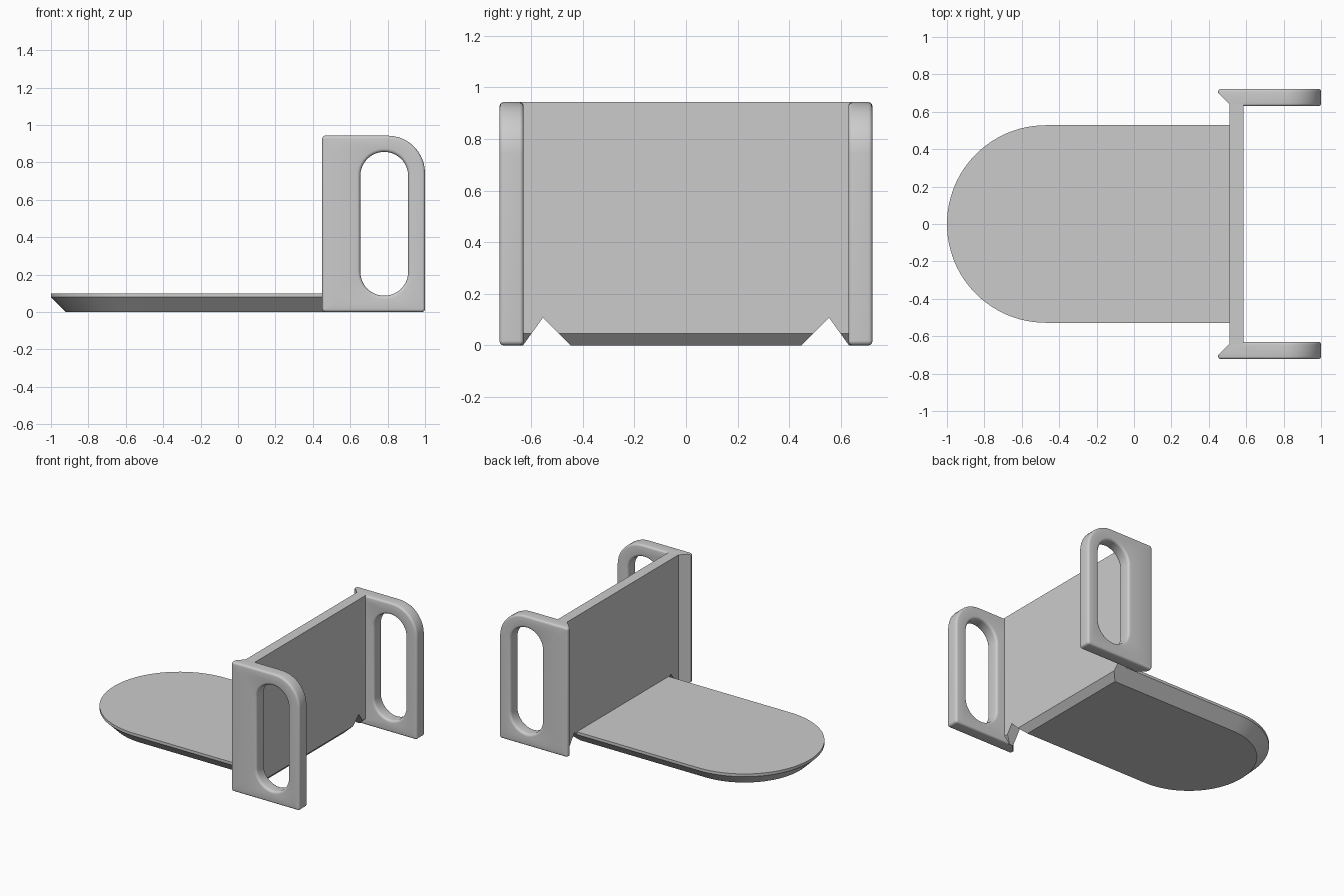
import bpy
import bmesh
from math import sin, cos, pi, radians

if "Cube" in bpy.data.objects:
    bpy.data.objects.remove(bpy.data.objects["Cube"])

GREY = (0.6, 0.6, 0.6, 1.0)
grey = bpy.data.materials.new("plain grey")
grey.use_nodes = True
grey.diffuse_color = GREY
grey.node_tree.nodes["Principled BSDF"].inputs["Base Color"].default_value = GREY


def finish(name, bm):
    """Turn a bmesh into a shaded, coloured object."""
    bmesh.ops.recalc_face_normals(bm, faces=bm.faces)
    mesh = bpy.data.meshes.new(name)
    bm.to_mesh(mesh)
    bm.free()
    mesh.materials.append(grey)
    mesh.shade_smooth()
    mesh.set_sharp_from_angle(angle=radians(32))
    obj = bpy.data.objects.new(name, mesh)
    bpy.context.collection.objects.link(obj)


def loft(rings, wrap=False):
    """Skin rings of equal point count; cap the ends or wrap them around."""
    bm = bmesh.new()
    loops = [[bm.verts.new(p) for p in ring] for ring in rings]
    n = len(loops[0])
    pairs = list(zip(loops, loops[1:] + loops[:1]))
    for a, b in pairs if wrap else pairs[:-1]:
        for i in range(n):
            j = (i + 1) % n
            bm.faces.new((a[i], a[j], b[j], b[i]))
    if not wrap:
        bm.faces.new(loops[0])
        bm.faces.new(loops[-1])
    return bm


def slice_off(bm, point, normal):
    """Remove everything on the normal side of a plane and close the cut."""
    geom = bm.verts[:] + bm.edges[:] + bm.faces[:]
    cut = bmesh.ops.bisect_plane(bm, geom=geom, dist=1e-5, plane_co=point,
                                 plane_no=normal, clear_outer=True)["geom_cut"]
    edges = [e for e in cut if isinstance(e, bmesh.types.BMEdge)]
    bmesh.ops.edgenet_fill(bm, edges=edges)


def rounded_rect(x0, x1, z0, z1, radii, inset, y, steps=10):
    """Ring in the xz plane, corners from upper right counterclockwise."""
    x0, x1, z0, z1 = x0 + inset, x1 - inset, z0 + inset, z1 - inset
    ring = []
    for k, (cx, cz, sx, sz) in enumerate(((x1, z1, 1, 1), (x0, z1, -1, 1),
                                          (x0, z0, -1, -1), (x1, z0, 1, -1))):
        r = radii[k] - inset
        for s in range(steps + 1):
            a = (k + s / steps) * pi / 2
            ring.append((cx - sx * r + r * cos(a), y, cz - sz * r + r * sin(a)))
    return ring


# Tray: half-round front end with an undercut rim
def tray_ring(radius, z, back=0.51, centre=-0.472, steps=48):
    arc = [(centre - radius * sin(pi * s / steps), radius * cos(pi * s / steps), z)
           for s in range(steps + 1)]
    return [(back, radius, z)] + arc + [(back, -radius, z)]


finish("tray", loft([tray_ring(0.448, 0), tray_ring(0.528, 0.08), tray_ring(0.528, 0.1)]))


# Upright wall: notched beside the tray, lower rear edge chamfered by raising the foot
def wall_ring(x, foot):
    peak_y, peak_z, inner, outer, top = 0.555, 0.107, 0.448, 0.632, 0.943
    t = foot / peak_z
    half = [(inner + t * (peak_y - inner), foot), (peak_y, peak_z),
            (outer + t * (peak_y - outer), foot), (0.645, foot), (0.645, top)]
    return [(x, y, z) for y, z in half + [(-y, z) for y, z in reversed(half)]]


finish("upright_wall", loft([wall_ring(0.51, 0), wall_ring(0.54, 0), wall_ring(0.585, 0.045)]))

# Side plates: rounded slab with a slot and softened edges
Y_IN, Y_OUT = 0.63, 0.723
SLAB = ((0.45, 1.0, 0, 0.943), (0.2, 0.018, 0.018, 0.018), 0.015, 1)
SLOT = ((0.654, 0.91, 0.087, 0.856), (0.128,) * 4, 0.018, -1)
for name, side in (("back_side_plate", 1), ("front_side_plate", -1)):
    rings = []
    for box, radii, edge, sign in (SLAB, SLOT):
        turns = [i * pi / 8 for i in range(5)]
        section = [(edge * (1 - sin(t)), Y_IN + edge * (1 - cos(t))) for t in turns]
        section += [(d, Y_IN + Y_OUT - y) for d, y in reversed(section)]
        for d, y in section[::sign]:
            rings.append(rounded_rect(*box, radii, sign * d, y))
    plate = loft(rings, wrap=True)
    bmesh.ops.remove_doubles(plate, verts=plate.verts, dist=1e-4)
    # slanted inner front edge
    slice_off(plate, (0.45, 0.7, 0), (-1, -1, 0))
    for v in plate.verts:
        v.co.y *= side
    finish(name, plate)
